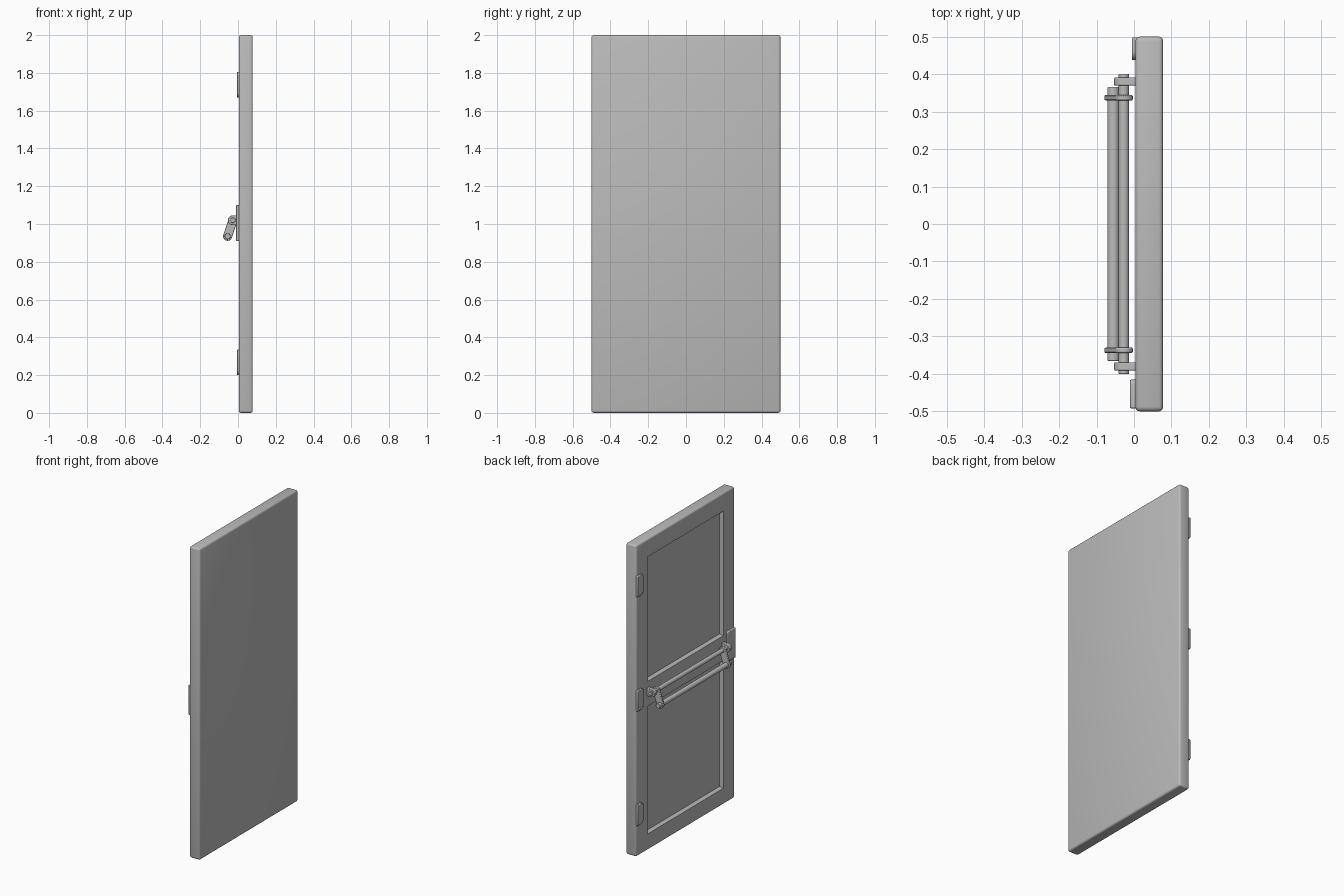
import bpy
import bmesh
import math
from mathutils import Vector, Matrix

if "Cube" in bpy.data.objects:
    bpy.data.objects.remove(bpy.data.objects["Cube"])

grey = bpy.data.materials.new("plain_grey")
grey.use_nodes = True
COLOR = (0.5, 0.5, 0.5, 1)
grey.diffuse_color = COLOR
grey.node_tree.nodes["Principled BSDF"].inputs["Base Color"].default_value = COLOR


def finish(name, bm, bevel=0):
    """Turn a bmesh into a smooth-shaded object with an optional rounded edge."""
    bmesh.ops.recalc_face_normals(bm, faces=bm.faces)
    mesh = bpy.data.meshes.new(name)
    bm.to_mesh(mesh)
    bm.free()
    mesh.materials.append(grey)
    ob = bpy.data.objects.new(name, mesh)
    bpy.context.collection.objects.link(ob)
    if bevel:
        mod = ob.modifiers.new("rounded_edges", "BEVEL")
        mod.width = bevel
        mod.segments = 2
        mod.limit_method = "ANGLE"
    bpy.ops.object.select_all(action="DESELECT")
    ob.select_set(True)
    bpy.context.view_layer.objects.active = ob
    bpy.ops.object.shade_smooth_by_angle(angle=math.radians(35))
    return ob


def extrude_outline(name, points, direction, bevel=0):
    bm = bmesh.new()
    face = bm.faces.new([bm.verts.new(p) for p in points])
    ext = bmesh.ops.extrude_face_region(bm, geom=[face])
    verts = [g for g in ext["geom"] if isinstance(g, bmesh.types.BMVert)]
    bmesh.ops.translate(bm, verts=verts, vec=direction)
    return finish(name, bm, bevel)


def capsule(name, a, b, radius, y, thick):
    """Round-ended link in the xz plane, running from a to b."""
    heading = math.atan2(b[1] - a[1], b[0] - a[0])
    points = []
    for centre, start in ((b, heading - math.pi / 2), (a, heading + math.pi / 2)):
        for i in range(13):
            t = start + math.pi * i / 12
            points.append((centre[0] + radius * math.cos(t), y - thick / 2,
                           centre[1] + radius * math.sin(t)))
    return extrude_outline(name, points, Vector((0, thick, 0)), 0.003)


def rod(name, x, z, radius, length):
    bm = bmesh.new()
    bmesh.ops.create_cone(bm, cap_ends=True, segments=24, radius1=radius, radius2=radius,
                          depth=length, matrix=Matrix.Translation((x, 0, z))
                          @ Matrix.Rotation(math.pi / 2, 4, "X"))
    return finish(name, bm, 0.002)


def side_plate(name, outer, inner, z0, z1, x, radius):
    """Thin plate on the door face with its two inner corners rounded."""
    s = 1 if outer > inner else -1
    points = [(0.01, outer, z1), (0.01, outer, z0)]
    for zc, start in ((z0 + radius, -math.pi / 2), (z1 - radius, 0)):
        for i in range(7):
            t = start + math.pi / 2 * i / 6
            points.append((0.01, inner + s * radius * (1 - math.cos(t)),
                           zc + radius * math.sin(t)))
    return extrude_outline(name, points, Vector((x - 0.01, 0, 0)), 0.004)


# Door slab with rounded edges
FACE_X, BACK_X = 0.004, 0.078
bm = bmesh.new()
bmesh.ops.create_cube(bm, size=1, matrix=Matrix.Translation(((FACE_X + BACK_X) / 2, 0, 1))
                      @ Matrix.Diagonal((BACK_X - FACE_X, 1, 2, 1)))
bmesh.ops.bevel(bm, geom=bm.edges[:], offset=0.012, segments=3, profile=0.5, affect="EDGES")

# Two recessed panels cut into the bar side
panels = ((0.105, 0.925), (1.085, 1.885))
cuts = [((0, y, 0), (0, 1, 0)) for y in (-0.385, 0.385)]
cuts += [((0, 0, z), (0, 0, 1)) for pair in panels for z in pair]
for co, no in cuts:
    faces = [f for f in bm.faces if all(abs(v.co.x - FACE_X) < 1e-4 for v in f.verts)]
    geom = set(faces)
    for f in faces:
        geom.update(f.edges)
        geom.update(f.verts)
    bmesh.ops.bisect_plane(bm, geom=list(geom), plane_co=co, plane_no=no)
for low, high in panels:
    chosen = []
    for f in bm.faces:
        c = f.calc_center_median()
        if abs(c.x - FACE_X) < 1e-4 and abs(c.y) < 0.3 and low < c.z < high:
            chosen.append(f)
    bmesh.ops.inset_region(bm, faces=chosen, thickness=0.015, depth=-0.02)
finish("door_slab", bm)

# Three hinge plates and the latch plate
for label, z in (("lower", 0.2), ("middle", 0.935), ("upper", 1.67)):
    side_plate(label + "_hinge", 0.498, 0.437, z, z + 0.135, -0.006, 0.025)
side_plate("latch_plate", -0.492, -0.415, 0.91, 1.1, -0.011, 0.012)

# Push bar: fixed rod, hanging grip rod, links and wall lugs
PIVOT, GRIP = (-0.027, 1.02), (-0.055, 0.935)
rod("pivot_rod", *PIVOT, 0.014, 0.8)
rod("grip_rod", *GRIP, 0.016, 0.73)
for label, s in (("left", 1), ("right", -1)):
    capsule(label + "_link", PIVOT, GRIP, 0.024, s * 0.337, 0.014)
    capsule(label + "_lug", PIVOT, (0.012, PIVOT[1]), 0.026, s * 0.38, 0.022)
